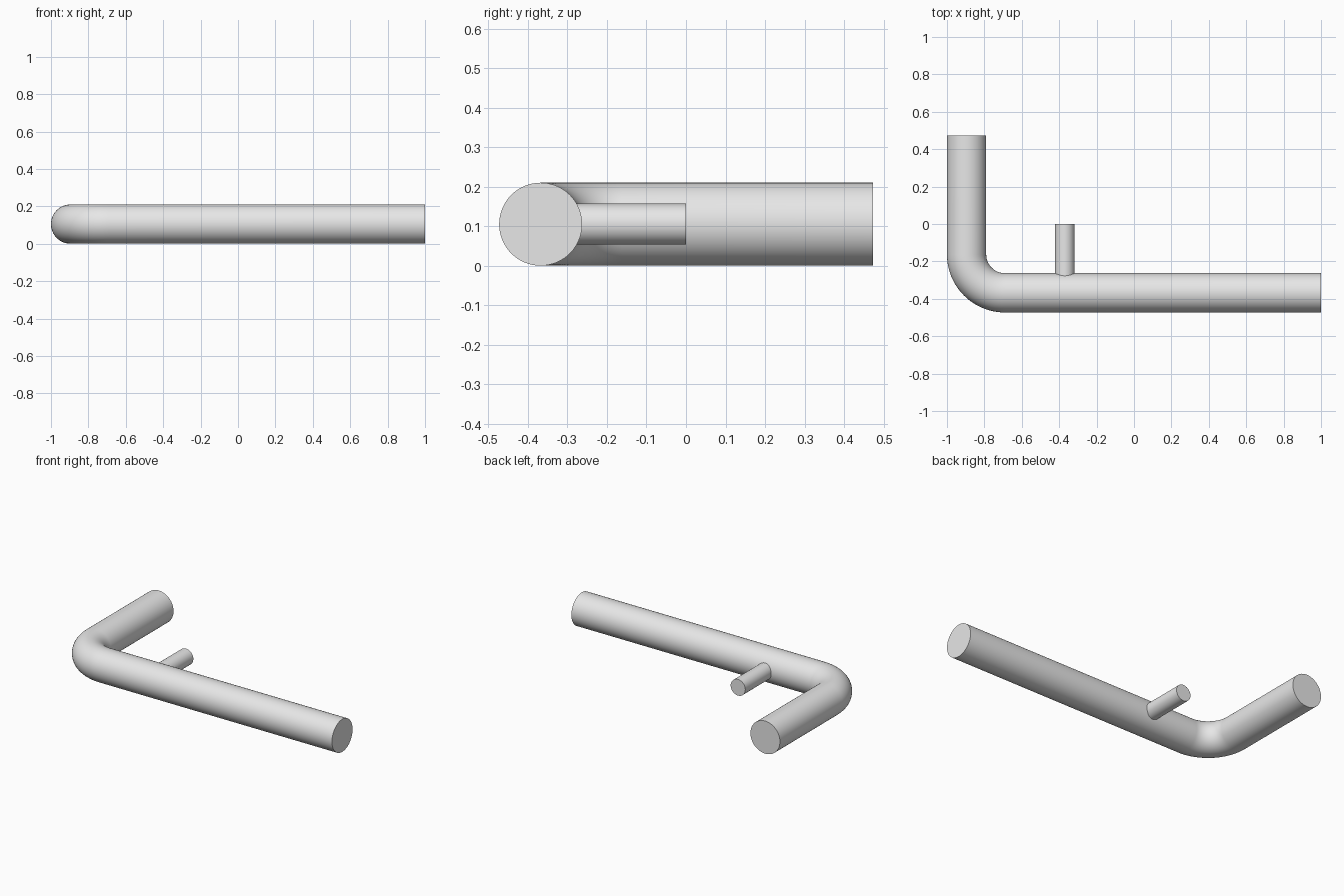
import bpy
import bmesh
from math import cos, sin, pi, radians
from mathutils import Vector

cube = bpy.data.objects.get("Cube")
if cube:
    bpy.data.objects.remove(cube, do_unlink=True)

R = 0.105            # main tube radius, also its centre height
END_Y = 0.473        # half depth of the model
BEND = 0.205         # centreline radius of the elbow
PEG_R = 0.052
SIDES = 64

grey = bpy.data.materials.new("light grey")
grey.use_nodes = True
grey.diffuse_color = (0.8, 0.8, 0.8, 1)
grey.node_tree.nodes["Principled BSDF"].inputs["Base Color"].default_value = (0.8, 0.8, 0.8, 1)


def sweep(name, path, radius):
    """Capped round tube along (point, direction) pairs in the horizontal plane."""
    bm = bmesh.new()
    up = Vector((0, 0, 1))
    rings = []
    for point, direction in path:
        side = direction.cross(up)
        rings.append([bm.verts.new(point + radius * (cos(a) * side + sin(a) * up))
                      for a in (2 * pi * i / SIDES for i in range(SIDES))])
    for r0, r1 in zip(rings, rings[1:]):
        for i in range(SIDES):
            j = (i + 1) % SIDES
            bm.faces.new((r0[i], r0[j], r1[j], r1[i]))
    bm.faces.new(rings[0])
    bm.faces.new(rings[-1])
    bmesh.ops.recalc_face_normals(bm, faces=bm.faces)
    mesh = bpy.data.meshes.new(name)
    bm.to_mesh(mesh)
    bm.free()
    mesh.materials.append(grey)
    obj = bpy.data.objects.new(name, mesh)
    bpy.context.collection.objects.link(obj)
    bpy.ops.object.select_all(action='DESELECT')
    obj.select_set(True)
    bpy.context.view_layer.objects.active = obj
    bpy.ops.object.shade_smooth_by_angle(angle=radians(30))
    return obj


# Bent tube: short arm, quarter elbow, long arm
centre = Vector((-1 + R + BEND, -END_Y + R + BEND, R))
path = [(Vector((-1 + R, END_Y, R)), Vector((0, -1, 0)))]
STEPS = 24
for k in range(STEPS + 1):
    a = pi + pi / 2 * k / STEPS
    path.append((centre + BEND * Vector((cos(a), sin(a), 0)),
                 Vector((-sin(a), cos(a), 0))))
path.append((Vector((1, -END_Y + R, R)), Vector((1, 0, 0))))
sweep("bent_tube", path, R)

# Side peg, rooted inside the long arm
back = Vector((0, 1, 0))
sweep("side_peg", [(Vector((-0.37, -END_Y + R, R)), back),
                   (Vector((-0.37, 0, R)), back)], PEG_R)
